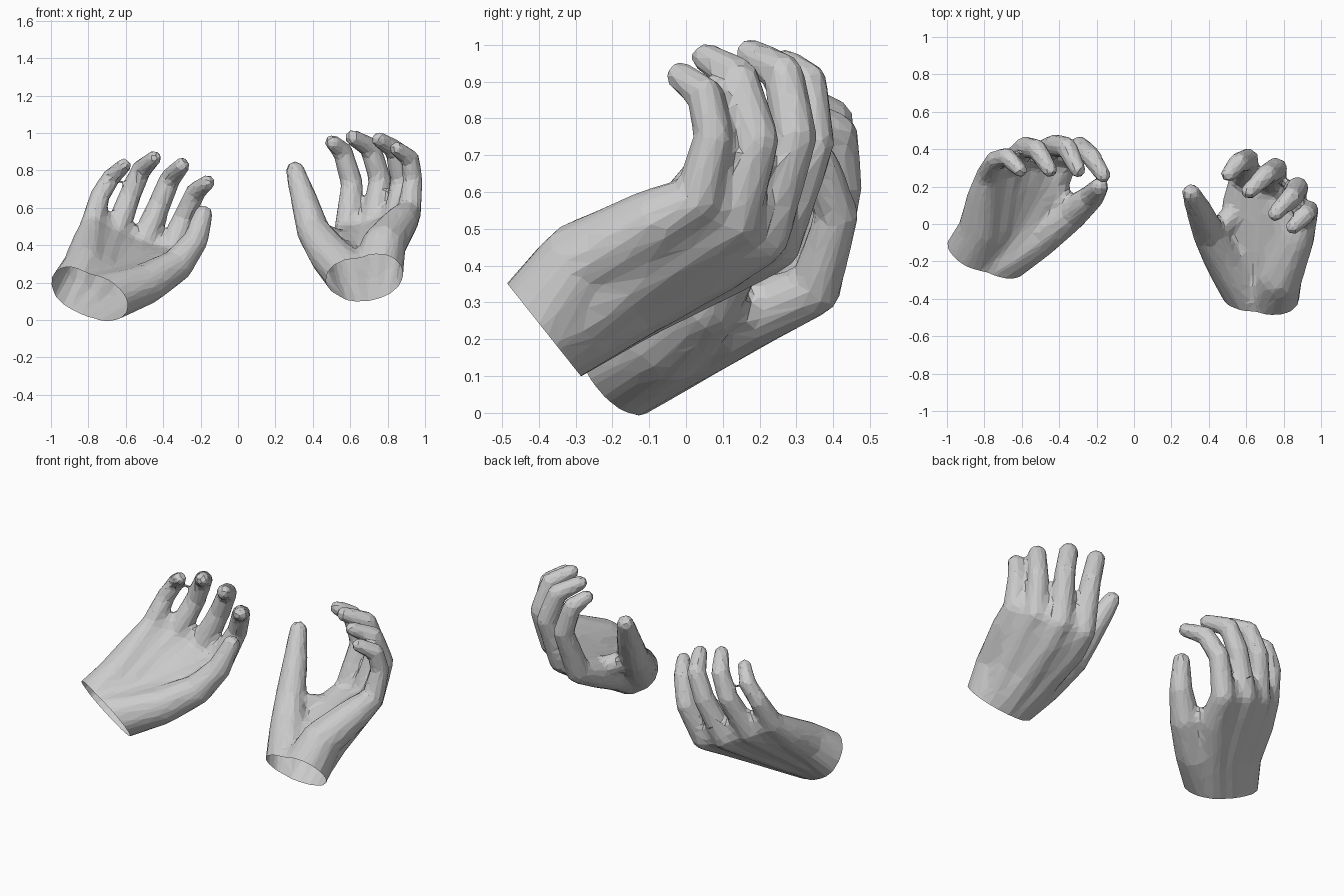
import bpy, bmesh, math
from mathutils import Vector

if "Cube" in bpy.data.objects:
    bpy.data.objects.remove(bpy.data.objects["Cube"])

# Evenly spread unit directions, used to round every joint
DIRS = []
for i in range(60):
    z = 1 - 2 * (i + 0.5) / 60
    a = i * math.pi * (3 - math.sqrt(5))
    s = math.sqrt(1 - z * z)
    DIRS.append(Vector((s * math.cos(a), s * math.sin(a), z)))


def blob(bm, balls):
    """Closed convex skin around a few balls given as (centre, radius)."""
    verts = [bm.verts.new(Vector(c) + d * r) for c, r in balls for d in DIRS]
    bmesh.ops.convex_hull(bm, input=verts, use_existing_faces=False)
    loose = [v for v in verts if v.is_valid and not v.link_faces]
    bmesh.ops.delete(bm, geom=loose, context='VERTS')


# Joint thickness: wrist, palm, palm, knuckle, middle joint, end joint, tip
RADII = {
    "thumb": (.145, .113, .09, .069, .051),
    "index": (.15, .115, .09, .072, .060, .055, .043),
    "middle": (.15, .115, .09, .072, .062, .057, .045),
    "ring": (.15, .115, .09, .070, .060, .055, .043),
    "pinky": (.15, .120, .094, .066, .054, .050, .042),
    "web": (.063, .063),
}


def hand(name, joints, cut_point, cut_normal):
    bm = bmesh.new()
    limbs = {p: list(zip(map(Vector, pts), RADII[p])) for p, pts in joints.items()}
    for balls in limbs.values():
        for k in range(len(balls) - 1):
            blob(bm, balls[k:k + 2])

    # Palm slabs and skin webs between neighbouring fingers
    order = ("index", "middle", "ring", "pinky")
    for a, b in zip(order, order[1:]):
        rows = []
        for f in (a, b):
            L = limbs[f]
            rows.append([(c, r * 0.92) for c, r in L[:3]] + [(L[3][0], .055),
                        (L[3][0].lerp(L[4][0], 0.28), .042)])
        for k in range(4):
            blob(bm, rows[0][k:k + 2] + rows[1][k:k + 2])
    blob(bm, [(c, r * 0.92) for c, r in limbs["thumb"][:2] + limbs["index"][:2]])
    bmesh.ops.recalc_face_normals(bm, faces=bm.faces[:])
    me = bpy.data.meshes.new(name)
    bm.to_mesh(me)
    bm.free()
    ob = bpy.data.objects.new(name, me)
    bpy.context.collection.objects.link(ob)

    # Fuse the segments into one skin, then reduce it to low-poly facets
    m = ob.modifiers.new("fuse", 'REMESH')
    m.mode = 'VOXEL'
    m.voxel_size = 0.016
    m = ob.modifiers.new("soften", 'SMOOTH')
    m.factor = 0.5
    m.iterations = 6
    m = ob.modifiers.new("facet", 'DECIMATE')
    m.ratio = 0.085
    bpy.context.view_layer.update()
    dg = bpy.context.evaluated_depsgraph_get()
    final = bpy.data.meshes.new_from_object(ob.evaluated_get(dg))
    ob.modifiers.clear()
    ob.data = final

    # Open wrist end
    bm = bmesh.new()
    bm.from_mesh(final)
    bmesh.ops.bisect_plane(bm, geom=bm.verts[:] + bm.edges[:] + bm.faces[:], dist=1e-5,
                           plane_co=cut_point, plane_no=cut_normal, clear_inner=True)
    for f in bm.faces:
        f.smooth = False
    bm.to_mesh(final)
    bm.free()
    return ob


# Hand on the -x side, palm open to the front
hand("open_hand", {
    "thumb": [(-.775, -.23, .098), (-.50, -.06, .19), (-.33, .06, .29), (-.23, .14, .42),
              (-.185, .20, .565)],
    "index": [(-.775, -.23, .098), (-.58, .0, .19), (-.44, .20, .275), (-.37, .35, .335),
              (-.29, .41, .54), (-.23, .36, .68), (-.165, .26, .735)],
    "middle": [(-.835, -.21, .113), (-.66, .0, .20), (-.57, .20, .30), (-.52, .36, .38),
               (-.42, .42, .62), (-.36, .41, .76), (-.30, .29, .825)],
    "ring": [(-.865, -.20, .12), (-.74, -.01, .24), (-.70, .17, .35), (-.66, .32, .44),
             (-.58, .41, .66), (-.52, .40, .80), (-.45, .29, .865)],
    "pinky": [(-.89, -.197, .128), (-.82, -.03, .28), (-.80, .14, .40), (-.78, .26, .50),
              (-.74, .34, .66), (-.68, .36, .76), (-.61, .29, .825)],
    "web": [(-.37, .07, .28), (-.42, .22, .30)],
}, (-.81, -.17, .14), (.42, .74, .54))

# Hand on the +x side, fingers curled more and palm turned up
hand("curled_hand", {
    "thumb": [(.65, -.43, .185), (.49, -.20, .35), (.405, -.06, .47), (.345, .08, .67),
              (.305, .165, .80)],
    "index": [(.65, -.43, .185), (.59, -.15, .305), (.56, .10, .40), (.58, .24, .455),
              (.61, .345, .73), (.56, .33, .90), (.505, .265, .95)],
    "middle": [(.685, -.43, .185), (.68, -.15, .31), (.70, .08, .41), (.72, .21, .475),
               (.76, .295, .75), (.71, .265, .92), (.615, .175, .975)],
    "ring": [(.70, -.43, .19), (.76, -.18, .36), (.81, .02, .47), (.84, .13, .52),
             (.875, .195, .74), (.84, .145, .91), (.755, .055, .965)],
    "pinky": [(.73, -.43, .195), (.78, -.29, .40), (.87, -.08, .52), (.915, .03, .58),
              (.935, .075, .75), (.92, .05, .865), (.85, -.015, .915)],
    "web": [(.42, -.08, .46), (.55, .08, .42)],
}, (.68, -.385, .225), (0, .78, .62))
